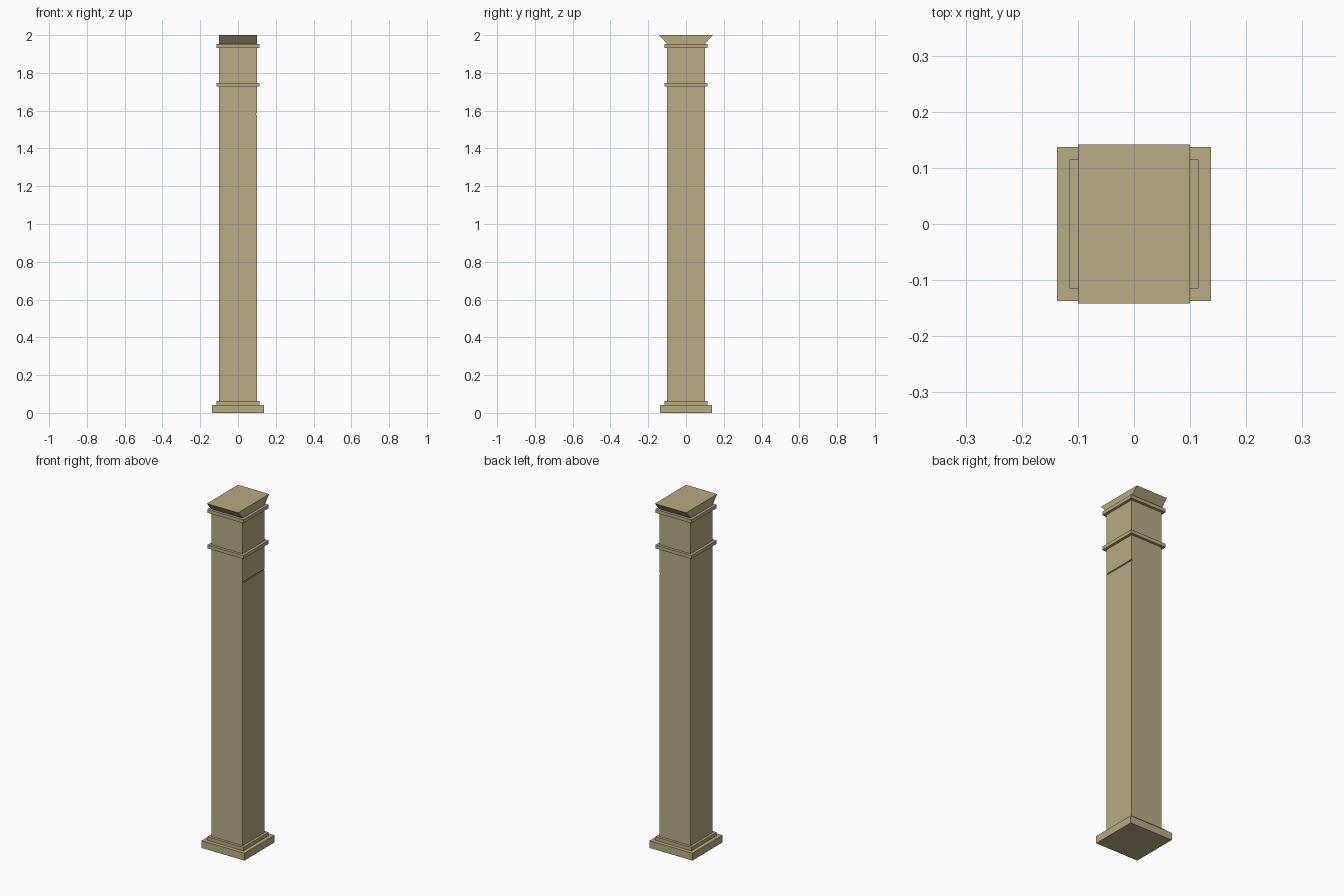
import bpy, bmesh
from mathutils import Vector

if "Cube" in bpy.data.objects:
    bpy.data.objects.remove(bpy.data.objects["Cube"])

stone = bpy.data.materials.new("sandstone")
stone.diffuse_color = (0.48, 0.41, 0.23, 1)
stone.use_nodes = True
stone.node_tree.nodes["Principled BSDF"].inputs["Base Color"].default_value = stone.diffuse_color


def finish(name, bm):
    bmesh.ops.recalc_face_normals(bm, faces=bm.faces)
    mesh = bpy.data.meshes.new(name)
    bm.to_mesh(mesh)
    bm.free()
    mesh.materials.append(stone)
    obj = bpy.data.objects.new(name, mesh)
    bpy.context.collection.objects.link(obj)
    return obj


def slab(name, half, z0, z1):
    bm = bmesh.new()
    bmesh.ops.create_cube(bm, size=1)
    bmesh.ops.scale(bm, vec=(2 * half, 2 * half, z1 - z0), verts=bm.verts)
    bmesh.ops.translate(bm, vec=(0, 0, (z0 + z1) / 2), verts=bm.verts)
    return finish(name, bm)


def prism(name, points, half, axis):
    """Extrude a side profile (u, z) symmetrically along x or y."""
    bm = bmesh.new()
    if axis == 'x':
        verts = [bm.verts.new((-half, u, z)) for u, z in points]
        move = Vector((2 * half, 0, 0))
    else:
        verts = [bm.verts.new((u, -half, z)) for u, z in points]
        move = Vector((0, 2 * half, 0))
    face = bm.faces.new(verts)
    new = bmesh.ops.extrude_face_region(bm, geom=[face], use_keep_orig=True)
    bmesh.ops.translate(bm, vec=move,
                        verts=[g for g in new["geom"] if isinstance(g, bmesh.types.BMVert)])
    return finish(name, bm)


# Stepped base
slab("plinth", 0.137, 0.0, 0.042)
slab("base_moulding", 0.115, 0.042, 0.062)

# Square shaft with one shallow groove on the right face
prism("shaft", [(-0.1, 0.062), (0.1, 0.062), (0.1, 1.577), (0.095, 1.577),
                (0.095, 1.584), (0.1, 1.584), (0.1, 1.953), (-0.1, 1.953)], 0.1, 'y')

# Neck bands
for name, z in (("lower_band", 1.727), ("upper_band", 1.933)):
    slab(name, 0.115, z, z + 0.02)

# Flared cap, widening to front and back only
prism("cap", [(-0.1, 1.953), (0.1, 1.953), (0.142, 2.0), (-0.142, 2.0)], 0.1, 'x')
